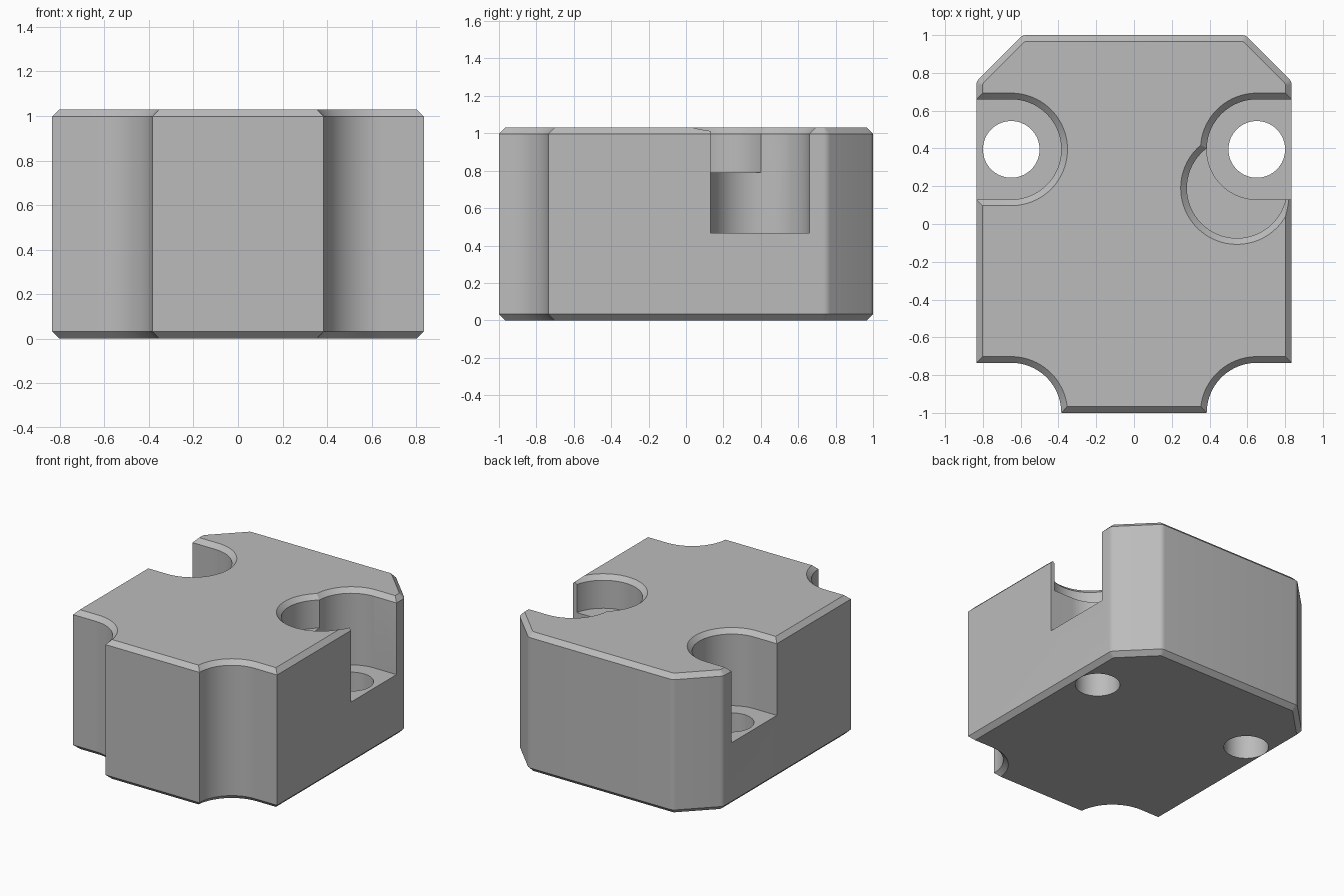
import bpy, bmesh
from math import sin, cos, pi, radians, asin

cube = bpy.data.objects.get("Cube")
if cube:
    bpy.data.objects.remove(cube, do_unlink=True)

W, TOP, C = 0.835, 1.03, 0.033      # half width, height, edge chamfer
HX, HY, R = 0.65, 0.395, 0.265      # bolt position, relief radius
FLOOR, SHALLOW = 0.467, 0.79        # pocket floor heights

grey = bpy.data.materials.new("plain grey")
grey.use_nodes = True
grey.diffuse_color = (0.5, 0.5, 0.5, 1)
grey.node_tree.nodes["Principled BSDF"].inputs["Base Color"].default_value = (0.5, 0.5, 0.5, 1)


def arc(cx, cy, r, a0, a1, n):
    return [(cx + r * cos(a0 + (a1 - a0) * i / n), cy + r * sin(a0 + (a1 - a0) * i / n))
            for i in range(n + 1)]


def loft(name, layers):
    """Closed solid through stacked (outline, z) layers."""
    bm = bmesh.new()
    rings = [[bm.verts.new((x, y, z)) for x, y in pts] for pts, z in layers]
    n = len(rings[0])
    for low, high in zip(rings, rings[1:]):
        for i in range(n):
            j = (i + 1) % n
            bm.faces.new((low[i], low[j], high[j], high[i]))
    bm.faces.new(rings[0])
    bm.faces.new(rings[-1])
    bmesh.ops.recalc_face_normals(bm, faces=bm.faces)
    mesh = bpy.data.meshes.new(name)
    bm.to_mesh(mesh)
    bm.free()
    mesh.materials.append(grey)
    obj = bpy.data.objects.new(name, mesh)
    bpy.context.collection.objects.link(obj)
    return obj


def body_outline(inset):
    """Right half outline with a coved front and angled back corner, then mirrored."""
    r, k = 0.05, 0.414
    cove = R + inset
    half = arc(HX, -1, cove, pi - asin(inset / cove), pi / 2, 24)
    half.append((W - inset, -1 + cove))
    half += arc(W - r, 0.755 - k * r, r - inset, 0, pi / 4, 5)
    half += arc(0.59 - k * r, 1 - r, r - inset, pi / 4, pi / 2, 5)
    return half + [(-x, y) for x, y in reversed(half)]


def slot_outline(side, r):
    pts = arc(HX, HY, r, pi / 2, 1.5 * pi, 40) + [(1, HY - r), (1, HY + r)]
    return [(side * x, y) for x, y in pts]


def half_slot_outline(r):
    return arc(HX, HY, r, pi / 2, pi, 24) + [(1, HY), (1, HY + r)]


def circle(x, y, r, n=64):
    return arc(x, y, r, 0, 2 * pi, n)[:-1]


def cut(target, cutter):
    mod = target.modifiers.new("cut", 'BOOLEAN')
    mod.operation, mod.solver, mod.object = 'DIFFERENCE', 'EXACT', cutter
    bpy.context.view_layer.objects.active = target
    bpy.ops.object.modifier_apply(modifier=mod.name)
    bpy.data.objects.remove(cutter, do_unlink=True)


# Chamfered block
body = loft("body", [(body_outline(C), 0), (body_outline(0), C),
                     (body_outline(0), TOP - C), (body_outline(C), TOP)])

# Open side pockets and bolt holes
RIM, FLARE = TOP - C, 0.06
for side in (-1, 1):
    layers = [(slot_outline(side, R), FLOOR), (slot_outline(side, R), RIM)]
    wide = R + FLARE if side < 0 else R
    cut(body, loft("pocket_cutter", layers + [(slot_outline(side, wide), RIM + FLARE)]))
    cut(body, loft("hole_cutter", [(circle(side * HX, HY, 0.15), -0.1),
                                   (circle(side * HX, HY, 0.15), 0.6)]))

# Rim chamfer on the back half of the left pocket
cut(body, loft("rim_cutter", [(half_slot_outline(R - 0.01), RIM - 0.01),
                              (half_slot_outline(R + FLARE), RIM + FLARE)]))

# Shallow round recess overlapping the left pocket
rx, ry = 0.545, 0.19
cut(body, loft("recess_cutter", [(circle(rx, ry, R), SHALLOW), (circle(rx, ry, R), RIM),
                                 (circle(rx, ry, R + FLARE), RIM + FLARE)]))

# Smooth curves, sharp edges
bpy.ops.object.select_all(action='DESELECT')
body.select_set(True)
bpy.context.view_layer.objects.active = body
bpy.ops.object.shade_smooth_by_angle(angle=radians(25))
